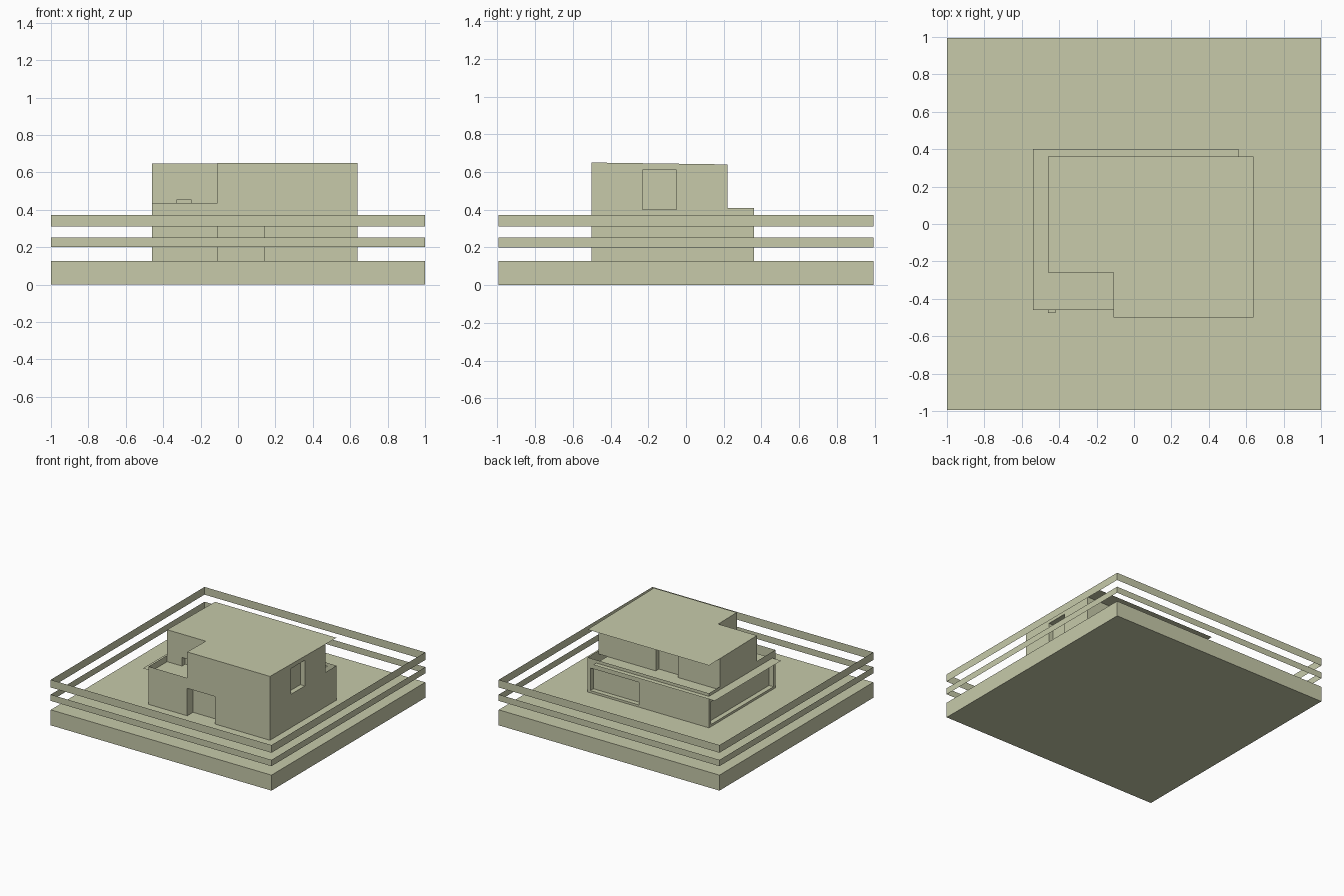
import bpy, bmesh
from mathutils import Vector

if "Cube" in bpy.data.objects:
    bpy.data.objects.remove(bpy.data.objects["Cube"])

mat = bpy.data.materials.new("pale_olive")
mat.diffuse_color = (0.57, 0.59, 0.40, 1)
mat.use_nodes = True
mat.node_tree.nodes["Principled BSDF"].inputs["Base Color"].default_value = mat.diffuse_color


def make(name, polys):
    """Object from a list of (points, facing direction) polygons."""
    bm = bmesh.new()
    for pts, facing in polys:
        f = bm.faces.new([bm.verts.new(p) for p in pts])
        f.normal_update()
        if f.normal.dot(Vector(facing)) < 0:
            f.normal_flip()
    bmesh.ops.remove_doubles(bm, verts=bm.verts, dist=1e-5)
    me = bpy.data.meshes.new(name)
    bm.to_mesh(me)
    bm.free()
    me.materials.append(mat)
    ob = bpy.data.objects.new(name, me)
    bpy.context.collection.objects.link(ob)
    return ob


def roof_z(y):
    return 0.65 - 0.012 * (y + 0.5) / 0.86


def wall(name, axis, pos, out, a0, a1, z0, z1, hole=None, depth=0.04):
    """Thin wall at axis=pos facing out (+1/-1), with an optional recessed opening."""
    def pt(a, z, d=0.0):
        p = pos - out * d
        x, y = (p, a) if axis == "x" else (a, p)
        return (x, y, min(z, roof_z(y)))

    def vec(n, a, z):
        return (n, a, z) if axis == "x" else (a, n, z)

    def rect(a, b, c, e, d=0.0):
        return ([pt(a, c, d), pt(b, c, d), pt(b, e, d), pt(a, e, d)], vec(out, 0, 0))

    if not hole:
        return make(name, [rect(a0, a1, z0, z1)])
    h0, h1, b, t = hole
    polys = [rect(a0, h0, z0, z1), rect(h1, a1, z0, z1), rect(h0, h1, t, z1)]
    if b > z0:
        polys.append(rect(h0, h1, z0, b))
    polys.append(rect(h0, h1, b, t, depth))
    # reveals around the opening
    for (p, q), n in ((((h0, b), (h0, t)), (1, 0)), (((h1, b), (h1, t)), (-1, 0)),
                      (((h0, b), (h1, b)), (0, 1)), (((h0, t), (h1, t)), (0, -1))):
        polys.append(([pt(*p), pt(*q), pt(*q, depth), pt(*p, depth)], vec(0, *n)))
    return make(name, polys)


# Ground slab
LX, LY = 1.0, 0.995
bpy.ops.mesh.primitive_cube_add(size=1, location=(0, 0, 0.0635))
slab = bpy.context.object
slab.name = "ground_slab"
slab.scale = (2 * LX, 2 * LY, 0.127)
slab.data.materials.append(mat)

# Fence rails: thin bands round the plot
corners = [(-LX, -LY), (LX, -LY), (LX, LY), (-LX, LY)]
for name, z0, z1 in (("lower_rail", 0.20, 0.252), ("upper_rail", 0.31, 0.373)):
    polys = []
    for (x, y), (u, v) in zip(corners, corners[1:] + corners[:1]):
        polys.append(([(x, y, z0), (u, v, z0), (u, v, z1), (x, y, z1)], (x + u, y + v, 0)))
    make(name, polys)

# House outline and levels
X0, X1, Y0, Y1 = -0.46, 0.64, -0.50, 0.36
NX, NY, YB = -0.11, -0.26, 0.22      # terrace notch corner, upper back wall
G, F, TOP = 0.127, 0.385, 1.0        # ground, upper floor, TOP is clamped to the roof

# Ground storey
wall("front_wall", "y", Y0, -1, X0, X1, G, F, (NX, 0.14, G, 0.352), 0.075)
wall("right_wall", "x", X1, 1, Y0, Y1, G, F)
wall("back_wall", "y", Y1, 1, X0, X1, G, F, (0.175, 0.615, 0.145, 0.33))
wall("left_wall", "x", X0, -1, Y0, Y1, G, F, (-0.475, 0.335, 0.145, 0.33))

# Upper storey
wall("upper_front_wall", "y", Y0, -1, NX, X1, F, TOP)
wall("upper_right_wall", "x", X1, 1, Y0, YB, F, TOP, (-0.23, -0.05, 0.40, 0.61))
wall("upper_back_wall", "y", YB, 1, X0, X1, F, TOP, (-0.08, 0.12, F, 0.60))
wall("upper_left_wall", "x", X0, -1, NY, YB, F, TOP)
wall("terrace_back_wall", "y", NY, -1, X0, NX, F, TOP, (-0.325, -0.25, F, 0.455))
wall("terrace_side_wall", "x", NX, -1, Y0, NY, F, TOP)

# Parapets
wall("terrace_front_parapet", "y", Y0, -1, X0, NX, F, 0.437)
wall("terrace_left_parapet", "x", X0, -1, Y0, NY, F, 0.437)
wall("back_parapet", "y", Y1, 1, X0, X1, F, 0.41)
wall("back_left_parapet", "x", X0, -1, YB, Y1, F, 0.41)
wall("back_right_parapet", "x", X1, 1, YB, Y1, F, 0.41)

# Upper floor plate, offset from the walls
make("upper_floor", [([(-0.54, -0.46, F), (0.56, -0.46, F), (0.56, 0.40, F), (-0.54, 0.40, F)],
                      (0, 0, 1))])

# Gently sloping roof plate with the terrace notch
outline = [(NX, Y0), (X1, Y0), (X1, Y1), (X0, Y1), (X0, NY), (NX, NY)]
make("roof", [([(x, y, roof_z(y)) for x, y in outline], (0, 0, 1))])
